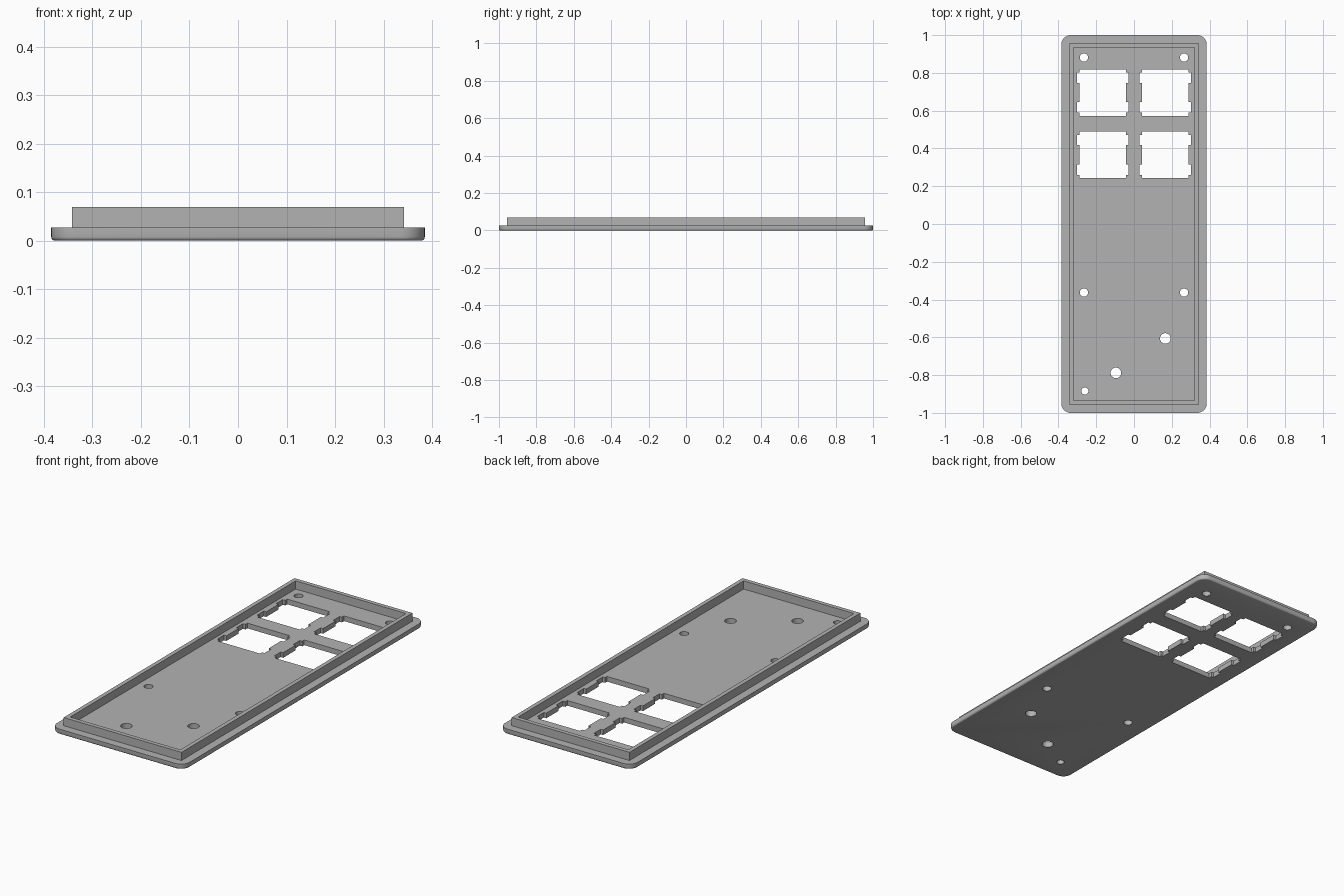
import bpy, bmesh
from math import cos, sin, pi

cube = bpy.data.objects.get("Cube")
if cube:
    bpy.data.objects.remove(cube)

grey = bpy.data.materials.new("plain grey")
grey.use_nodes = True
grey.diffuse_color = (0.45, 0.45, 0.45, 1)
grey.node_tree.nodes["Principled BSDF"].inputs["Base Color"].default_value = grey.diffuse_color

FLOOR, TOP = 0.027, 0.07


def prism(name, outline, z0, z1):
    """Extrude a closed outline between two heights."""
    bm = bmesh.new()
    base = bm.faces.new([bm.verts.new((x, y, z0)) for x, y in outline])
    extruded = bmesh.ops.extrude_face_region(bm, geom=[base])["geom"]
    for v in extruded:
        if isinstance(v, bmesh.types.BMVert):
            v.co.z = z1
    bmesh.ops.recalc_face_normals(bm, faces=bm.faces)
    mesh = bpy.data.meshes.new(name)
    bm.to_mesh(mesh)
    bm.free()
    mesh.materials.append(grey)
    obj = bpy.data.objects.new(name, mesh)
    bpy.context.collection.objects.link(obj)
    return obj


def rectangle(w, h):
    return [(-w, -h), (w, -h), (w, h), (-w, h)]


def circle(x, y, r, n=32):
    return [(x + r * cos(2 * pi * i / n), y + r * sin(2 * pi * i / n)) for i in range(n)]


def rounded(w, h, r, n=10):
    pts = []
    for k, (sx, sy) in enumerate([(1, 1), (-1, 1), (-1, -1), (1, -1)]):
        for i in range(n + 1):
            a = (k + i / n) * pi / 2
            pts.append((sx * (w - r) + r * cos(a), sy * (h - r) + r * sin(a)))
    return pts


def switch_outline(cx, cy):
    """Square opening with two shallow notches on each side."""
    half, wide, lo, hi = 0.123, 0.137, 0.051, 0.106
    right = [(half, -half), (half, -hi), (wide, -hi), (wide, -lo), (half, -lo),
             (half, lo), (wide, lo), (wide, hi), (half, hi), (half, half)]
    left = [(-x, -y) for x, y in right]
    return [(cx + x, cy + y) for x, y in right + left]


def apply_modifiers(obj):
    bpy.context.view_layer.update()
    graph = bpy.context.evaluated_depsgraph_get()
    mesh = bpy.data.meshes.new_from_object(obj.evaluated_get(graph))
    obj.modifiers.clear()
    obj.data = mesh


def cut(obj, outlines, z0, z1):
    for outline in outlines:
        tool = prism("cutter", outline, z0, z1)
        tool.hide_render = True
        mod = obj.modifiers.new("cut", "BOOLEAN")
        mod.operation, mod.solver, mod.object = "DIFFERENCE", "EXACT", tool
        apply_modifiers(obj)
        bpy.data.objects.remove(tool)


# Cover plate with a rounded lower edge
plate = prism("cover_plate", rounded(0.385, 1.0, 0.05), 0, FLOOR)
bm = bmesh.new()
bm.from_mesh(plate.data)
lower = [e for e in bm.edges if all(v.co.z < 0.001 for v in e.verts)]
bmesh.ops.bevel(bm, geom=lower, offset=0.008, segments=3, profile=0.5, affect="EDGES")
bm.to_mesh(plate.data)
bm.free()

# Switch openings, screw holes and connector holes
openings = [switch_outline(x, y) for x in (-0.165, 0.165) for y in (0.366, 0.696)]
openings += [circle(x, y, 0.022) for x in (-0.265, 0.265) for y in (0.881, -0.363)]
openings += [circle(0.166, -0.606, 0.028), circle(-0.096, -0.788, 0.028),
             circle(-0.26, -0.884, 0.019)]
cut(plate, openings, -0.1, 0.1)

# Raised locating rim
rim = prism("raised_rim", rectangle(0.342, 0.957), FLOOR, TOP)
cut(rim, [rectangle(0.32, 0.935)], -0.1, 0.2)

# Smooth the round edges only
for obj in (plate, rim):
    bpy.ops.object.select_all(action="DESELECT")
    obj.select_set(True)
    bpy.context.view_layer.objects.active = obj
    bpy.ops.object.shade_smooth_by_angle(angle=0.6)
